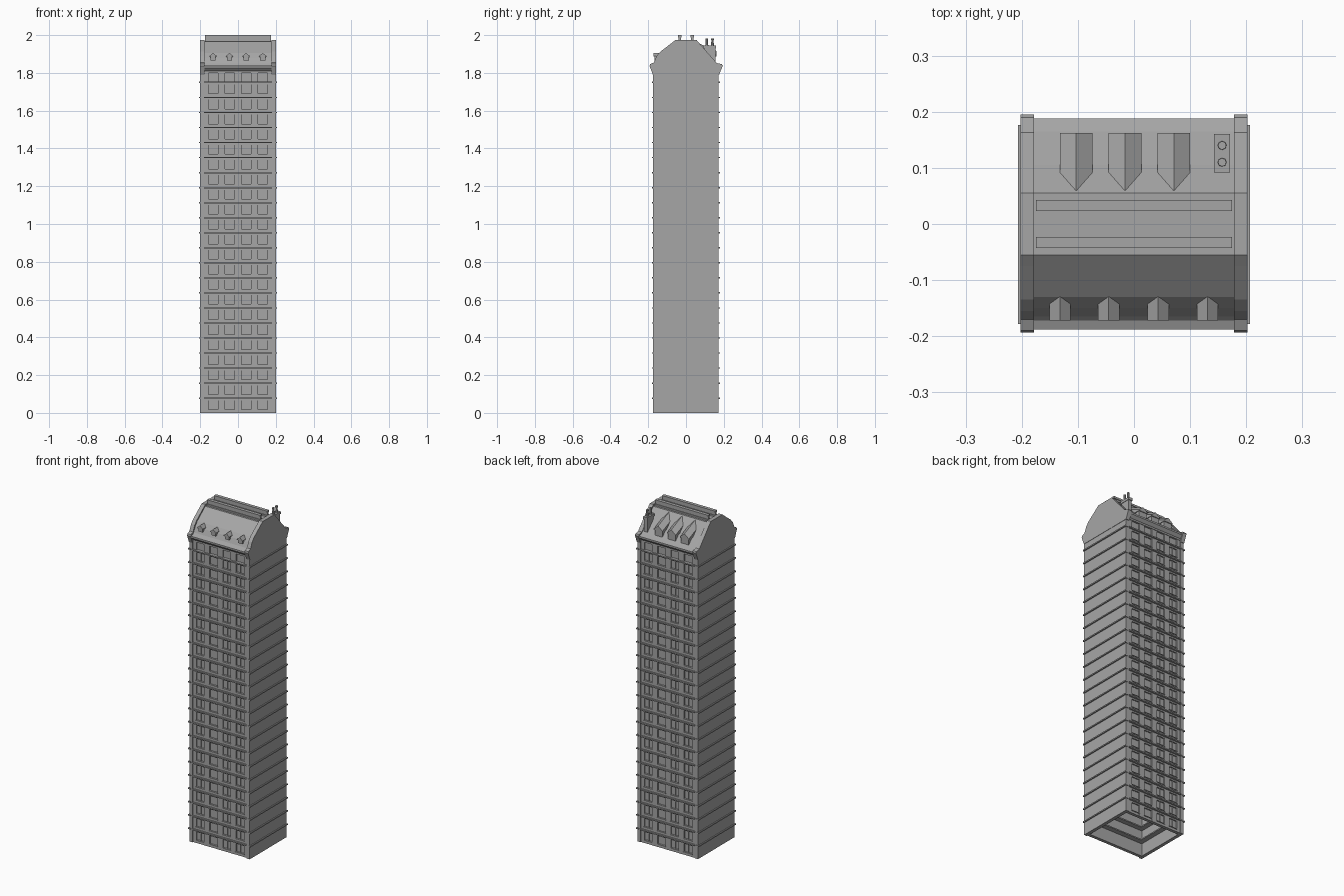
import bpy, bmesh, math
from mathutils import Matrix

cube = bpy.data.objects.get("Cube")
if cube:
    bpy.data.objects.remove(cube, do_unlink=True)

stone = bpy.data.materials.new("stone_grey")
stone.use_nodes = True
GREY = (0.38, 0.38, 0.38, 1)
stone.diffuse_color = GREY
stone.node_tree.nodes["Principled BSDF"].inputs["Base Color"].default_value = GREY

FLOORS, STEP = 22, 0.0796
EAVES = 1.80


def finish(name, bm):
    bmesh.ops.recalc_face_normals(bm, faces=bm.faces)
    me = bpy.data.meshes.new(name)
    bm.to_mesh(me)
    bm.free()
    ob = bpy.data.objects.new(name, me)
    bpy.context.collection.objects.link(ob)
    me.materials.append(stone)
    return ob


def boxes(name, items):
    """Boxes given as (x0, x1, y0, y1, z0, z1)."""
    bm = bmesh.new()
    for x0, x1, y0, y1, z0, z1 in items:
        size = Matrix.Diagonal((x1 - x0, y1 - y0, z1 - z0, 1))
        mid = Matrix.Translation(((x0 + x1) / 2, (y0 + y1) / 2, (z0 + z1) / 2))
        bmesh.ops.create_cube(bm, size=1, matrix=mid @ size)
    return finish(name, bm)


def extrude_x(name, profile, spans):
    """Extrude a (y, z) outline along each x span."""
    bm = bmesh.new()
    for x0, x1 in spans:
        face = bm.faces.new([bm.verts.new((x0, y, z)) for y, z in profile])
        new = bmesh.ops.extrude_face_region(bm, geom=[face])["geom"]
        moved = [v for v in new if isinstance(v, bmesh.types.BMVert)]
        bmesh.ops.translate(bm, verts=moved, vec=(x1 - x0, 0, 0))
    return finish(name, bm)


def stack(ob, count):
    mod = ob.modifiers.new("floors", "ARRAY")
    mod.count = count
    mod.use_relative_offset = False
    mod.use_constant_offset = True
    mod.constant_offset_displace = (0, 0, STEP)


# Side walls, open underneath
boxes("side_walls", [(s * 0.19 - 0.01, s * 0.19 + 0.01, -0.175, 0.172, 0, EAVES + 0.01)
                     for s in (-1, 1)])

# Facades: recessed back panel and vertical strips between the bays
BAYS = [-0.131, -0.044, 0.044, 0.131]
HALF = 0.026
edges = [-0.181] + [b + s * HALF for b in BAYS for s in (-1, 1)] + [0.181]
panels, strips, spandrels, sills, mullions = [], [], [], [], []
for s in (-1, 1):
    def depth(a, b):
        return tuple(sorted((s * a, s * b)))
    panels.append((-0.181, 0.181, *depth(0.15, 0.161), 0, EAVES + 0.01))
    for a, b in zip(edges[::2], edges[1::2]):
        strips.append((a, b, *depth(0.16, 0.169), 0, EAVES + 0.01))
    for b in BAYS:
        spandrels.append((b - HALF, b + HALF, *depth(0.16, 0.1685), 0, 0.016))
        spandrels.append((b - HALF, b + HALF, *depth(0.16, 0.1685), 0.066, STEP))
        sills.append((b - HALF - 0.003, b + HALF + 0.003, *depth(0.16, 0.172), 0.014, 0.018))
        mullions.append((b - 0.002, b + 0.002, *depth(0.16, 0.164), 0.016, 0.066))
boxes("facade_panels", panels)
boxes("facade_strips", strips)
for name, parts in (("window_spandrels", spandrels), ("window_sills", sills),
                    ("window_mullions", mullions)):
    stack(boxes(name, parts), FLOORS)

# Floor bands on all four sides, with an inner ledge
Z0, Z1 = 0.0745, 0.0815
bands = []
for s in (-1, 1):
    y = sorted((s * 0.16, s * 0.179))
    x = sorted((s * 0.19, s * 0.207))
    bands.append((-0.18, 0.18, *y, Z0, Z1))
    bands.append((*x, -0.178, 0.176, Z0, Z1))
stack(boxes("floor_bands", bands), FLOORS)
ledges = []
for s in (-1, 1):
    ledges.append((-0.181, 0.181, *sorted((s * 0.12, s * 0.152)), Z0, Z1))
    ledges.append((*sorted((s * 0.15, s * 0.182)), -0.121, 0.121, Z0, Z1))
stack(boxes("inner_ledges", ledges), FLOORS)

# Mansard roof, curved to the front and steep to the back
roof = [(-0.172, EAVES), (-0.172, 1.842), (-0.165, 1.85), (-0.15, 1.88), (-0.13, 1.905),
        (-0.055, 1.965), (0.055, 1.965), (0.105, 1.907), (0.165, 1.845), (0.172, 1.84),
        (0.172, EAVES)]
extrude_x("mansard_roof", roof, [(-0.18, 0.18)])

# Gable parapets with corbelled ends
gable = [(-0.175, 1.79), (-0.193, 1.836), (-0.19, 1.846), (-0.17, 1.855), (-0.155, 1.89),
         (-0.135, 1.913), (-0.075, 1.959), (-0.055, 1.975), (0.055, 1.975), (0.11, 1.912),
         (0.163, 1.852), (0.19, 1.846), (0.195, 1.838), (0.175, 1.79)]
extrude_x("gable_parapets", gable, [(-0.202, -0.178), (0.178, 0.202)])

# Eaves cornices
for s, name in ((-1, "front_cornice"), (1, "back_cornice")):
    outline = [(0.165, 1.805), (0.175, 1.812), (0.188, 1.826), (0.188, 1.836), (0.165, 1.845)]
    extrude_x(name, [(s * y, z) for y, z in outline], [(-0.179, 0.179)])

# Ridge rails
for s, name in ((-1, "front_ridge_rail"), (1, "back_ridge_rail")):
    y = s * 0.033
    boxes(name, [(-0.175, 0.175, y - 0.010, y + 0.010, 1.96, 1.974),
                 (-0.175, 0.175, y - 0.006, y + 0.006, 1.97, 1.99),
                 (-0.175, 0.175, y - 0.010, y + 0.010, 1.988, 2.0)])


def dormers(name, xs, half, y_out, y_in, base, eave, ridge_out, ridge_in):
    """Pitched dormers running from the outer face back into the roof."""
    bm = bmesh.new()
    drop = ridge_in - ridge_out
    for x in xs:
        rings = []
        for y, up in ((y_out, 0), (y_in, drop)):
            outline = [(-half, base), (half, base), (half, eave + up),
                       (0, ridge_out + up), (-half, eave + up)]
            rings.append([bm.verts.new((x + dx, y, z)) for dx, z in outline])
        for ring in rings:
            bm.faces.new(ring)
        for i in range(5):
            j = (i + 1) % 5
            bm.faces.new((rings[0][i], rings[0][j], rings[1][j], rings[1][i]))
    return finish(name, bm)


FRONT = [-0.132, -0.045, 0.043, 0.131]
BACK = [-0.103, -0.016, 0.071]
dormers("front_dormers", FRONT, 0.014, -0.166, -0.128, 1.866, 1.886, 1.902, 1.902)
dormers("front_dormer_hoods", FRONT, 0.019, -0.172, -0.13, 1.886, 1.889, 1.906, 1.906)
dormers("back_dormers", BACK, 0.025, 0.157, 0.062, 1.846, 1.893, 1.912, 1.955)
dormers("back_dormer_hoods", BACK, 0.029, 0.162, 0.06, 1.887, 1.892, 1.916, 1.96)

# Chimney stack and pots
boxes("chimney", [(0.146, 0.168, 0.097, 0.155, 1.84, 1.93),
                  (0.143, 0.171, 0.092, 0.16, 1.93, 1.945)])
bm = bmesh.new()
for y in (0.11, 0.14):
    for r0, r1, z0, z1 in ((0.008, 0.0055, 1.944, 1.975), (0.0075, 0.0075, 1.973, 1.983)):
        bmesh.ops.create_cone(bm, cap_ends=True, segments=8, radius1=r0, radius2=r1,
                              depth=z1 - z0,
                              matrix=Matrix.Translation((0.157, y, (z0 + z1) / 2)))
finish("chimney_pots", bm)
